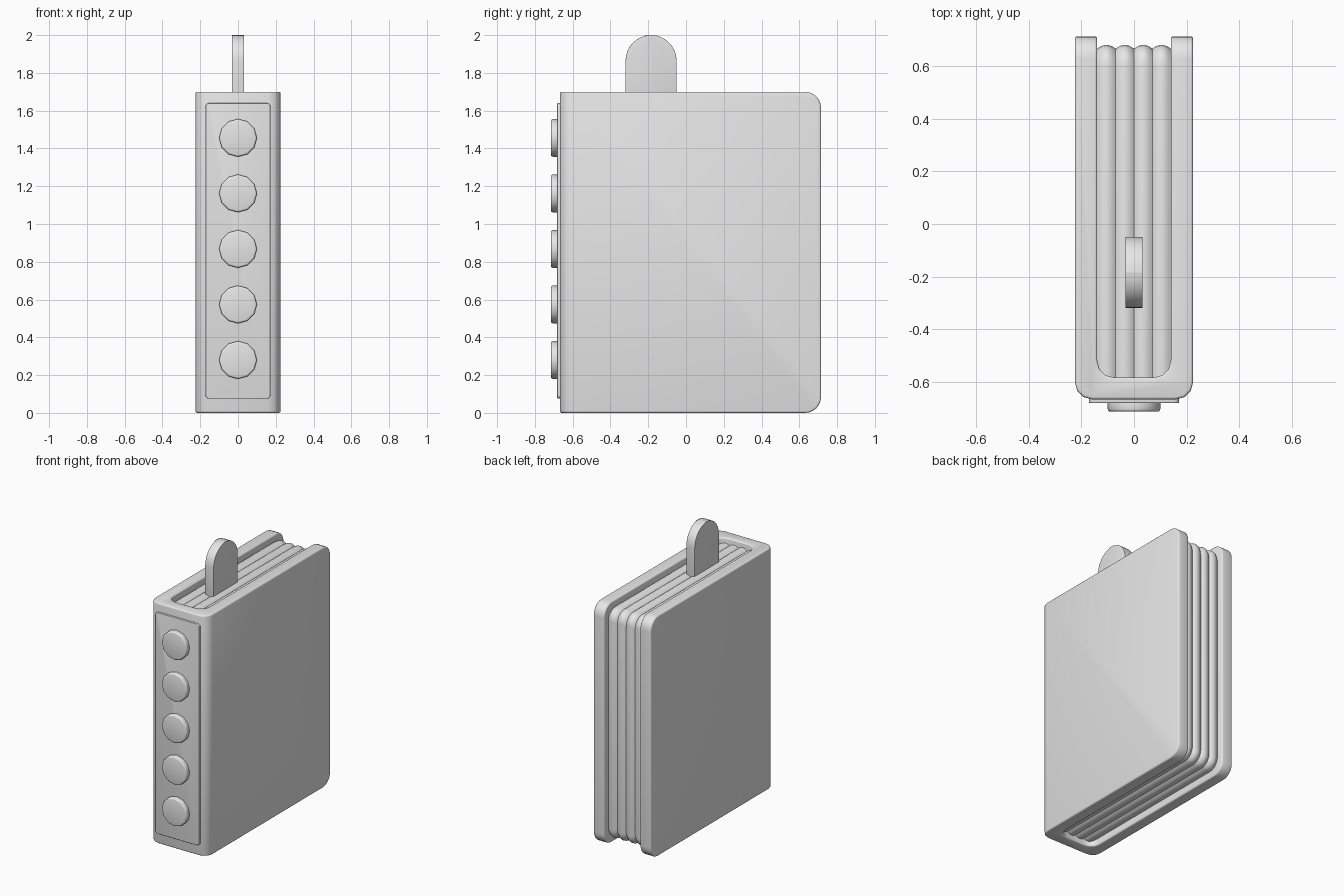
import bpy, bmesh
from math import pi, sin, cos, radians
from mathutils import Vector

cube = bpy.data.objects.get("Cube")
if cube:
    bpy.data.objects.remove(cube, do_unlink=True)

grey = bpy.data.materials.new("plain_grey")
grey.use_nodes = True
COLOUR = (0.8, 0.8, 0.8, 1)
grey.diffuse_color = COLOUR
grey.node_tree.nodes["Principled BSDF"].inputs["Base Color"].default_value = COLOUR


def rounded(corners, segs=5):
    """Outline from (a, b, radius) corners, each right angle turned into an arc."""
    out = []
    for i, (a, b, r) in enumerate(corners):
        p = Vector((a, b))
        if r == 0:
            out.append(p)
            continue
        before = (Vector(corners[i - 1][:2]) - p).normalized()
        after = (Vector(corners[(i + 1) % len(corners)][:2]) - p).normalized()
        for k in range(segs + 1):
            t = k / segs * pi / 2
            out.append(p + r * (before * (1 - sin(t)) + after * (1 - cos(t))))
    return out


def rectangle(a0, a1, b0, b1, r_low, r_high, segs=5):
    """Rectangle with separate radii at its low and high ends of the first axis."""
    return rounded([(a0, b0, r_low), (a1, b0, r_high),
                    (a1, b1, r_high), (a0, b1, r_low)], segs)


def place(axis, p, d):
    a, b = p
    return {"x": (d, a, b), "y": (a, d, b), "z": (a, b, d)}[axis]


def loft(name, axis, rings, bevel=0, round_edges=None, radius=0):
    """Solid through (depth, outline) rings stacked along an axis."""
    bm = bmesh.new()
    loops = [[bm.verts.new(place(axis, p, d)) for p in pts] for d, pts in rings]
    for lo, hi in zip(loops, loops[1:]):
        for i in range(len(lo)):
            bm.faces.new((lo[i - 1], lo[i], hi[i], hi[i - 1]))
    bm.faces.new(loops[0])
    bm.faces.new(loops[-1])
    bmesh.ops.recalc_face_normals(bm, faces=bm.faces)
    if round_edges:
        chosen = [e for e in bm.edges if round_edges(e)]
        bmesh.ops.bevel(bm, geom=chosen, offset=radius, segments=6,
                        profile=0.5, affect="EDGES")
    if bevel:
        sharp = [e for e in bm.edges if e.calc_face_angle(0) > radians(40)]
        bmesh.ops.bevel(bm, geom=sharp, offset=bevel, segments=3,
                        profile=0.5, affect="EDGES", clamp_overlap=True)
    bmesh.ops.recalc_face_normals(bm, faces=bm.faces)
    mesh = bpy.data.meshes.new(name)
    bm.to_mesh(mesh)
    bm.free()
    mesh.materials.append(grey)
    ob = bpy.data.objects.new(name, mesh)
    bpy.context.collection.objects.link(ob)
    bpy.ops.object.select_all(action="DESELECT")
    ob.select_set(True)
    bpy.context.view_layer.objects.active = ob
    bpy.ops.object.shade_smooth_by_angle(angle=radians(35))
    return ob


# Wrap-round cover: U outline, with the open end's top and bottom corners rounded
HEIGHT, BACK, SPINE = 1.7, 0.715, -0.668
cover = rounded([(-0.225, SPINE, 0.065), (0.225, SPINE, 0.065),
                 (0.225, BACK, 0), (0.14, BACK, 0),
                 (0.14, -0.585, 0.065), (-0.14, -0.585, 0.065),
                 (-0.14, BACK, 0), (-0.225, BACK, 0)], 3)


def back_corner(e):
    a, b = (v.co for v in e.verts)
    return min(a.y, b.y) > BACK - 0.01 and abs(a.z - b.z) < 0.001


loft("cover", "z", [(0, cover), (HEIGHT, cover)], 0.01, back_corner, 0.085)

# Page blocks: four slabs with gently bulging edges
WIDTH = 0.07
for n in range(4):
    centre = (n - 1.5) * WIDTH
    rings = []
    for k in range(-4, 5):
        u = k / 4
        inset = 0.014 * u * u
        rings.append((centre + u * WIDTH / 2,
                      rectangle(-0.6, 0.682 - inset, 0.035 + inset,
                                HEIGHT - 0.035 - inset, 0, 0.075)))
    loft(f"page_block_{n + 1}", "x", rings)

# Bookmark tab with an arched top
tab = rounded([(-0.32, 1.6, 0), (-0.05, 1.6, 0),
               (-0.05, 2.0, 0.135), (-0.32, 2.0, 0.135)], 8)
loft("bookmark_tab", "x", [(-0.033, tab), (0.033, tab)], 0.007)

# Raised spine panel
panel = rectangle(-0.172, 0.172, 0.075, 1.64, 0.02, 0.02, 4)
loft("spine_panel", "y", [(-0.682, panel), (-0.65, panel)], 0.004)

# Five round studs down the spine
for n in range(5):
    z = 0.28 + n * 0.294
    disc = [(0.1 * cos(k * pi / 6), z + 0.1 * sin(k * pi / 6)) for k in range(12)]
    loft(f"spine_stud_{n + 1}", "y", [(-0.715, disc), (-0.67, disc)], 0.01)
